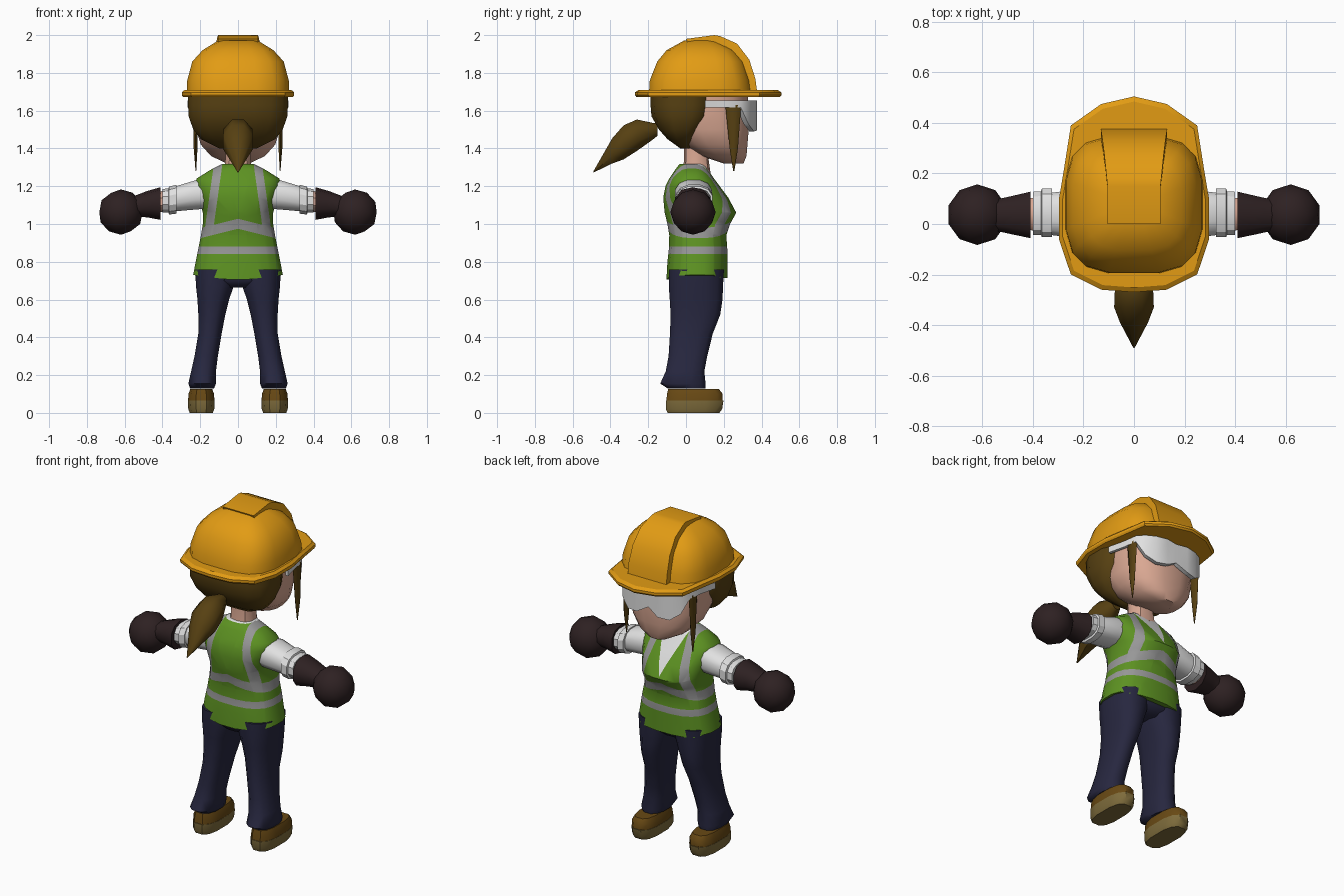
import bpy, bmesh
from math import cos, sin, pi, radians
from mathutils import Vector

if "Cube" in bpy.data.objects:
    bpy.data.objects.remove(bpy.data.objects["Cube"])


def material(name, r, g, b):
    m = bpy.data.materials.new(name)
    m.use_nodes = True
    m.diffuse_color = (r, g, b, 1)
    node = m.node_tree.nodes["Principled BSDF"]
    node.inputs["Base Color"].default_value = (r, g, b, 1)
    node.inputs["Roughness"].default_value = 0.8
    return m


YELLOW = material("helmet yellow", 0.76, 0.33, 0.007)
HAIR = material("hair brown", 0.095, 0.052, 0.006)
SKIN = material("skin", 0.7, 0.39, 0.29)
WHITE = material("white", 0.75, 0.75, 0.75)
GREEN = material("vest green", 0.11, 0.29, 0.016)
GREY = material("reflective grey", 0.31, 0.31, 0.31)
NAVY = material("trouser navy", 0.02, 0.02, 0.05)
GLOVE = material("glove dark brown", 0.027, 0.015, 0.016)
BOOT = material("boot brown", 0.14, 0.067, 0.007)
SOLE = material("sole tan", 0.21, 0.15, 0.045)


def finish(name, bm, mats, angle=40):
    bmesh.ops.recalc_face_normals(bm, faces=bm.faces)
    mesh = bpy.data.meshes.new(name)
    bm.to_mesh(mesh)
    bm.free()
    for m in mats:
        mesh.materials.append(m)
    obj = bpy.data.objects.new(name, mesh)
    bpy.context.collection.objects.link(obj)
    bpy.ops.object.select_all(action='DESELECT')
    obj.select_set(True)
    bpy.context.view_layer.objects.active = obj
    bpy.ops.object.shade_smooth_by_angle(angle=radians(angle))
    return obj


def skin(rings):
    """Closed tube through rings of points, capped at both ends."""
    bm = bmesh.new()
    loops = [[bm.verts.new(p) for p in ring] for ring in rings]
    n = len(loops[0])
    for a, b in zip(loops, loops[1:]):
        for i in range(n):
            j = (i + 1) % n
            bm.faces.new((a[i], a[j], b[j], b[i]))
    bm.faces.new(loops[0][::-1])
    bm.faces.new(loops[-1])
    return bm


def loft(rows, axis="z", n=16, p=2.5, side=1):
    """Rows are (position, low1, high1, low2, high2) along the axis."""
    rings = []
    for t, a0, a1, b0, b1 in rows:
        ring = []
        for k in range(n):
            ang = 2 * pi * (k + 0.5) / n
            c, s = cos(ang), sin(ang)
            u = (a0 + a1) / 2 + (a1 - a0) / 2 * abs(c) ** (2 / p) * (1 if c > 0 else -1)
            v = (b0 + b1) / 2 + (b1 - b0) / 2 * abs(s) ** (2 / p) * (1 if s > 0 else -1)
            x, y, z = {"x": (t, u, v), "y": (u, t, v), "z": (u, v, t)}[axis]
            ring.append((x * side, y, z))
        rings.append(ring)
    return skin(rings)


def sym(rows):
    """Rows (z, half width, y low, y high) become symmetric loft rows."""
    return [(t, -w, w, lo, hi) for t, w, lo, hi in rows]


# Helmet shell, ridge and brim
finish("helmet_shell", loft(sym([
    (1.68, .275, -.2, .355), (1.76, .272, -.195, .345), (1.86, .245, -.155, .31),
    (1.92, .19, -.105, .26), (1.972, .105, -.01, .17)]), p=3.2), [YELLOW], 50)

ridge = []
for y, z, w in [(0, 1.98, .105), (.15, 2.0, .105), (.18, 1.995, .108), (.27, 1.955, .117),
                (.335, 1.87, .125), (.367, 1.77, .13), (.378, 1.69, .13)]:
    iy, iz = y + (.12 - y) * .3, z + (1.7 - z) * .3
    ridge.append([(-w, y, z), (w, y, z), (w, iy, iz), (-w, iy, iz)])
finish("helmet_ridge", skin(ridge), [YELLOW])

half = [(0, .505), (.13, .475), (.25, .39), (.28, .2), (.297, .1),
        (.297, -.06), (.25, -.2), (.13, -.26), (0, -.27)]
outline = half + [(-x, y) for x, y in half[-2:0:-1]]
finish("helmet_brim", skin([[(x * s, .1 + (y - .1) * s, z) for x, y in outline]
                            for z, s in [(1.672, .98), (1.682, 1), (1.697, 1), (1.71, .95)]]),
       [YELLOW], 30)

# Head, neck and hair
finish("face", loft(sym([
    (1.32, .06, .2, .305), (1.36, .145, .08, .322), (1.42, .2, -.01, .328),
    (1.5, .225, -.08, .335), (1.6, .228, -.1, .332), (1.69, .228, -.1, .33)])), [SKIN], 50)
finish("neck", loft(sym([(1.27, .08, -.02, .13), (1.34, .07, -.01, .12),
                         (1.44, .07, -.01, .13)]), n=10), [SKIN])
finish("hair", loft(sym([
    (1.4, .1, -.03, .02), (1.45, .2, -.1, .055), (1.5, .24, -.145, .095),
    (1.57, .265, -.185, .145), (1.63, .268, -.19, .155), (1.69, .268, -.19, .16)]), p=2.8),
    [HAIR], 50)
finish("ponytail", loft([
    (-.15, -.03, .03, 1.465, 1.535), (-.18, -.045, .045, 1.44, 1.54),
    (-.26, -.082, .082, 1.38, 1.56), (-.33, -.085, .085, 1.335, 1.53),
    (-.39, -.06, .06, 1.315, 1.46), (-.49, -.003, .003, 1.272, 1.28)],
    axis="y", n=8, p=2), [HAIR], 50)

# Goggles: strap ends widen into a two-lobed lens
lens = [(0, .362, 1.535), (.07, .375, 1.495), (.14, .36, 1.49), (.195, .33, 1.53),
        (.23, .29, 1.618), (.243, .2, 1.618), (.268, .1, 1.618)]
path = [(-x, y, z) for x, y, z in lens[:0:-1]] + lens
goggles = []
for x, y, low in path:
    ix, iy = x * .93, y - .025 if y > .25 else y
    goggles.append([(x, y, 1.655), (x, y, low), (ix, iy, low), (ix, iy, 1.655)])
finish("goggles", skin(goggles), [WHITE])

# Vest: cut along stripe edges, then coloured by position
vest = loft(sym([
    (.73, .24, -.105, .22), (.8, .226, -.1, .22), (.87, .212, -.092, .22),
    (.94, .198, -.09, .215), (1.0, .188, -.1, .235), (1.06, .188, -.115, .268),
    (1.14, .212, -.122, .225), (1.2, .23, -.11, .18), (1.24, .222, -.09, .15),
    (1.285, .15, -.06, .12), (1.318, .085, -.035, .1)]), n=20, p=2.5)
vest.verts.ensure_lookup_table()
for v in vest.verts:
    if v.co.z < .74:
        if v.co.y > .15:
            v.co.z = .755 if abs(v.co.x) < .04 else .715
        elif v.co.y < 0:
            v.co.z -= .03 * (1 - abs(v.co.x) / .24)


def cut(point, normal):
    bmesh.ops.bisect_plane(vest, geom=vest.verts[:] + vest.edges[:] + vest.faces[:],
                           plane_co=point, plane_no=normal, dist=1e-5)


BELT, CHEST, STRAP, NECK = (.84, .88), (.975, 1.028), (.12, .165), 1.07
for z in BELT:
    cut((0, 0, z), (0, 0, 1))
for s in (1, -1):
    for z in CHEST:
        cut((0, 0, z), (s * .25, 0, 1))
    for x in STRAP:
        cut((s * x, 0, 1.05), (s, 0, .14))
    cut((0, 0, NECK), (s, 0, -.36))
for f in vest.faces:
    c = f.calc_center_median()
    x = abs(c.x)
    chest = c.z + .25 * x
    strap = x + .14 * (c.z - 1.05)
    if c.z > 1.317 or (c.y > .05 and x < .36 * (c.z - NECK)):
        f.material_index = 2
    elif BELT[0] < c.z < BELT[1] or CHEST[0] < chest < CHEST[1]:
        f.material_index = 1
    elif chest > CHEST[1] and STRAP[0] < strap < STRAP[1]:
        f.material_index = 1
finish("vest", vest, [GREEN, GREY, WHITE], 50)

# Hips
finish("hips", loft(sym([(.665, .08, -.06, .15), (.7, .2, -.09, .19),
                         (.78, .215, -.085, .2)])), [NAVY], 60)

# Paired parts
for side, tag in ((1, "left"), (-1, "right")):
    finish("hair_strand_" + tag, loft([
        (1.28, .221, .225, .25, .256), (1.4, .213, .236, .231, .275),
        (1.63, .208, .236, .208, .292)], n=6, p=2, side=side), [HAIR])

    finish("sleeve_" + tag, loft([
        (.15, -.05, .13, 1.08, 1.23), (.22, -.06, .14, 1.075, 1.235),
        (.335, -.045, .125, 1.065, 1.2)], axis="x", n=12, side=side), [WHITE])
    finish("sleeve_cuff_" + tag, loft([
        (.325, -.055, .143, 1.053, 1.21), (.365, -.055, .143, 1.048, 1.2),
        (.368, -.045, .132, 1.06, 1.19), (.4, -.045, .13, 1.06, 1.187)],
        axis="x", n=12, side=side), [WHITE], 30)
    finish("forearm_" + tag, loft([
        (.36, -.03, .11, 1.065, 1.18), (.46, -.025, .1, 1.06, 1.165)],
        axis="x", n=10, p=2.2, side=side), [SKIN])

    finish("glove_cuff_" + tag, loft([
        (.41, -.06, .132, 1.022, 1.195), (.48, -.045, .115, 1.035, 1.175),
        (.545, -.03, .1, 1.04, 1.15), (.6, -.03, .1, 1.03, 1.13)],
        axis="x", n=10, p=2.3, side=side), [GLOVE], 50)
    fist = bmesh.new()
    bmesh.ops.create_icosphere(fist, subdivisions=2, radius=.12)
    bmesh.ops.translate(fist, verts=fist.verts, vec=Vector((side * .62, .037, 1.063)))
    finish("glove_fist_" + tag, fist, [GLOVE], 50)

    finish("trouser_leg_" + tag, loft([
        (.13, .125, .255, -.1, .105), (.155, .115, .265, -.14, .107),
        (.22, .115, .25, -.11, .1), (.3, .105, .232, -.095, .115),
        (.42, .085, .212, -.088, .145), (.52, .065, .212, -.085, .185),
        (.6, .045, .217, -.09, .197), (.67, .02, .225, -.095, .2),
        (.76, 0, .23, -.095, .205)], n=12, side=side), [NAVY], 60)

    finish("boot_upper_" + tag, loft([
        (.06, .123, .266, -.108, .198), (.1, .125, .264, -.104, .198),
        (.126, .135, .254, -.098, .178)], n=12, p=2.8, side=side), [BOOT])
    finish("boot_sole_" + tag, loft([
        (0, .132, .257, -.1, .18), (.02, .124, .265, -.11, .195),
        (.065, .122, .267, -.111, .202)], n=12, p=2.8, side=side), [SOLE])
